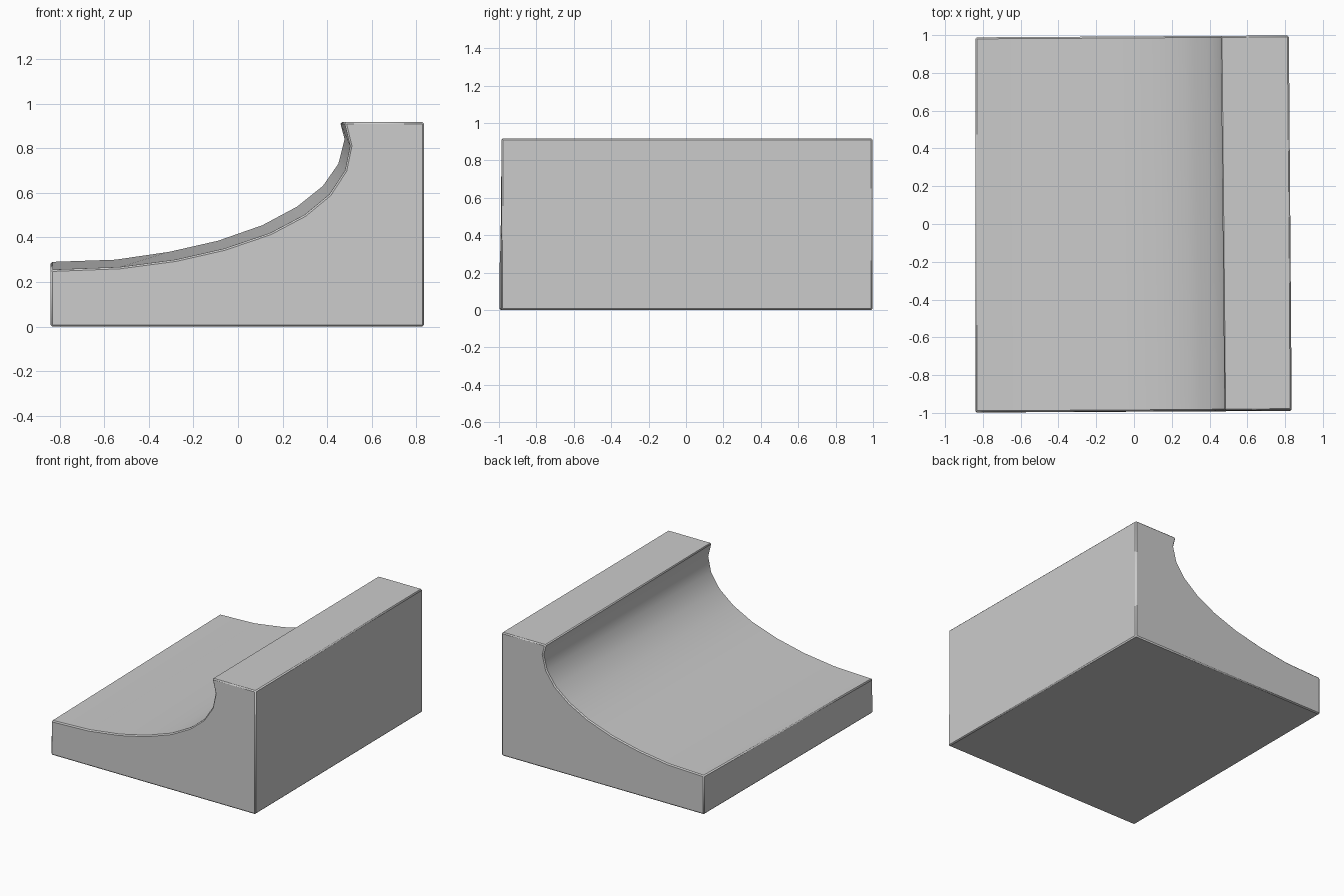
import bpy
import bmesh
import math

if "Cube" in bpy.data.objects:
    bpy.data.objects.remove(bpy.data.objects["Cube"])

# Curved ramp profiles (x, z): the cut is slightly deeper at the front end
front_curve = [(-0.84, 0.255), (-0.53, 0.267), (-0.28, 0.30), (-0.06, 0.35),
               (0.145, 0.42), (0.30, 0.502), (0.41, 0.593), (0.48, 0.70),
               (0.503, 0.81), (0.477, 0.917)]
back_curve = [(-0.84, 0.29), (-0.55, 0.30), (-0.31, 0.335), (-0.09, 0.385),
              (0.11, 0.455), (0.265, 0.538), (0.38, 0.63), (0.45, 0.73),
              (0.478, 0.84), (0.458, 0.917)]


def ring(bm, curve, right, y_at):
    points = curve + [(right, 0.917), (right, 0), (-0.84, 0)]
    return [bm.verts.new((x, y_at(x, z), z)) for x, z in points]


# Ramp block: loft between the two end profiles
bm = bmesh.new()
front = ring(bm, front_curve, 0.835, lambda x, z: -0.998 + 0.005 * (x + 0.84) + 0.005 * z)
back = ring(bm, back_curve, 0.82, lambda x, z: 0.988 + 0.006 * (x + 0.84))
bm.faces.new(front)
bm.faces.new(back[::-1])
for i in range(len(front)):
    j = (i + 1) % len(front)
    bm.faces.new((front[i], back[i], back[j], front[j]))
bmesh.ops.recalc_face_normals(bm, faces=bm.faces)
mesh = bpy.data.meshes.new("ramp_block")
bm.to_mesh(mesh)
bm.free()
block = bpy.data.objects.new("ramp_block", mesh)
bpy.context.collection.objects.link(block)

# Fine worn edge bevel
bevel = block.modifiers.new("edge_bevel", 'BEVEL')
bevel.width = 0.008
bevel.segments = 1
bevel.limit_method = 'ANGLE'
bevel.angle_limit = math.radians(40)

# Smooth curve, crisp edges
bpy.context.view_layer.objects.active = block
block.select_set(True)
bpy.ops.object.shade_smooth_by_angle(angle=math.radians(35))
